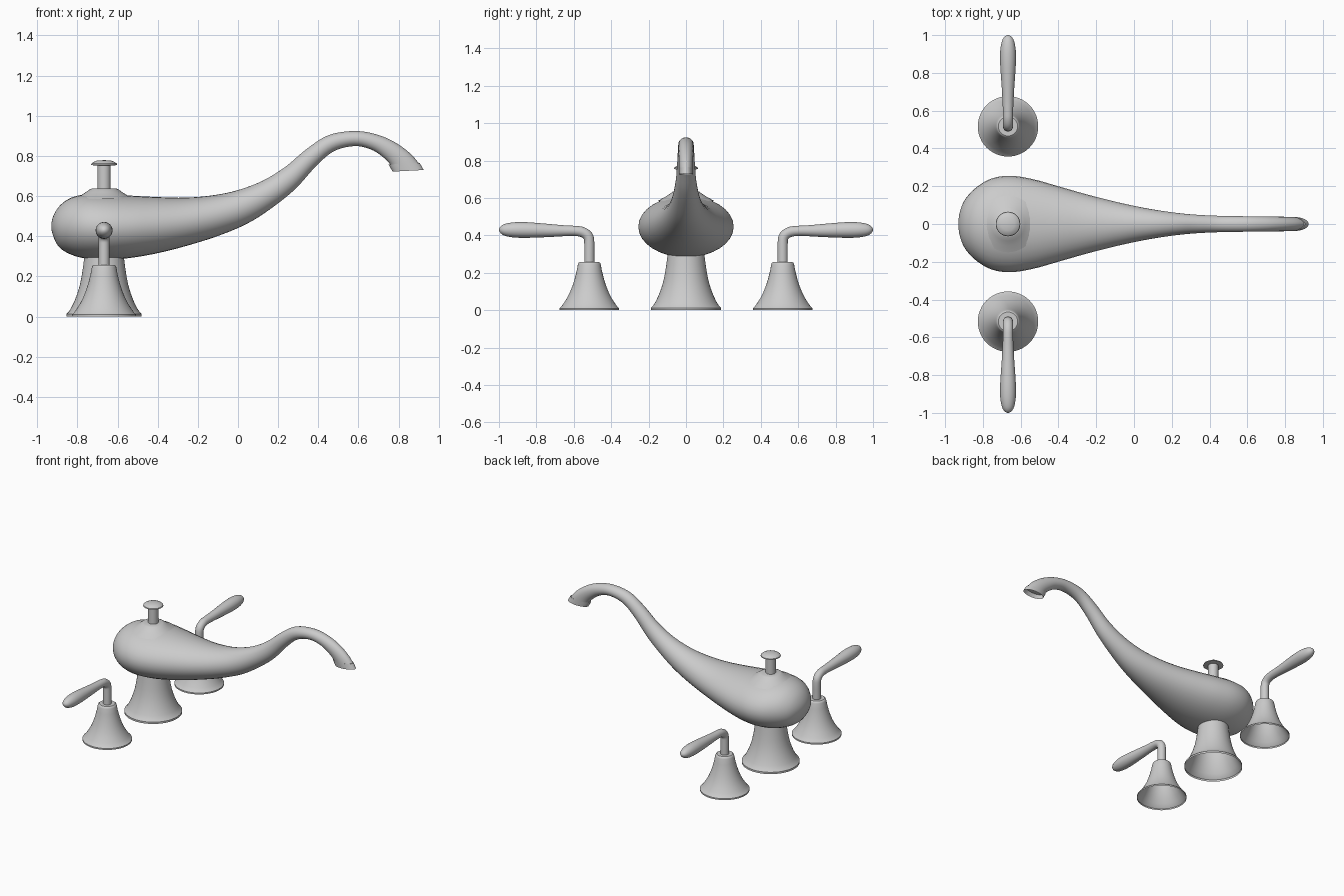
import bpy, bmesh, math
from mathutils import Vector

if "Cube" in bpy.data.objects:
    bpy.data.objects.remove(bpy.data.objects["Cube"])

CX = -0.667      # x of pedestal, knob and both handles
HY = 0.517       # y of the handle bases


def finish(bm, name, loc=(0, 0, 0), angle=35):
    bmesh.ops.recalc_face_normals(bm, faces=bm.faces[:])
    me = bpy.data.meshes.new(name)
    bm.to_mesh(me)
    bm.free()
    ob = bpy.data.objects.new(name, me)
    ob.location = loc
    bpy.context.collection.objects.link(ob)
    bpy.ops.object.select_all(action='DESELECT')
    ob.select_set(True)
    bpy.context.view_layer.objects.active = ob
    bpy.ops.object.shade_smooth_by_angle(angle=math.radians(angle))
    return ob


def skin(bm, rings):
    for a, b in zip(rings, rings[1:]):
        n = max(len(a), len(b))
        for i in range(n):
            j = (i + 1) % n
            if len(a) == 1:
                bm.faces.new((a[0], b[i], b[j]))
            elif len(b) == 1:
                bm.faces.new((a[i], b[0], a[j]))
            else:
                bm.faces.new((a[i], b[i], b[j], a[j]))


def lathe(name, profile, loc, n=48):
    bm = bmesh.new()
    rings = []
    for r, z in profile:
        k = n if r > 0 else 1
        rings.append([bm.verts.new((r * math.cos(2 * math.pi * i / k),
                                    r * math.sin(2 * math.pi * i / k), z)) for i in range(k)])
    skin(bm, rings)
    return finish(bm, name, loc)


def smooth_stations(st, sub):
    # Catmull-Rom through the stations; first one is a rounded pole
    p = [Vector(s) for s in st]
    f = st[1]
    ghost = Vector((f[2], f[3], f[0], f[1], -f[4]))
    p = [ghost] + p + [2 * p[-1] - p[-2]]
    out = []
    for i in range(1, len(p) - 2):
        a, b, c, d = p[i - 1:i + 3]
        for k in range(sub):
            t = k / sub
            out.append(0.5 * (2 * b + (c - a) * t + (2 * a - 5 * b + 4 * c - d) * t * t
                              + (3 * b - a - 3 * c + d) * t ** 3))
    return out + [p[-2]]


def loft(stations, to3d, n=32, sub=5):
    # station: upper edge (h, z), lower edge (h, z), half width across
    bm = bmesh.new()
    rings = []
    for k, (h1, z1, h2, z2, w) in enumerate(smooth_stations(stations, sub)):
        ring = []
        for i in range(n if k else 1):
            t = 2 * math.pi * i / n
            c = math.cos(t) / 2
            ring.append(bm.verts.new(to3d((h1 + h2) / 2 + (h1 - h2) * c, w * math.sin(t),
                                          (z1 + z2) / 2 + (z1 - z2) * c)))
        rings.append(ring)
    skin(bm, rings)
    return bm, bm.faces.new(rings[-1])


# Swan-neck spout body
body = [
    (-.93, .452, -.93, .452, 0), (-.918, .505, -.92, .40, .075), (-.885, .555, -.89, .345, .14),
    (-.83, .592, -.83, .308, .198), (-.75, .61, -.75, .288, .242), (-.65, .61, -.65, .283, .255),
    (-.53, .602, -.53, .293, .236), (-.40, .595, -.39, .318, .198), (-.27, .592, -.24, .357, .158),
    (-.14, .602, -.09, .405, .122), (-.01, .627, .05, .465, .092), (.12, .675, .17, .542, .07),
    (.235, .745, .285, .635, .055), (.34, .833, .385, .745, .047), (.45, .903, .475, .822, .043),
    (.58, .924, .58, .849, .041), (.69, .907, .665, .831, .04), (.785, .866, .725, .792, .039),
    (.865, .805, .76, .755, .038), (.925, .73, .77, .722, .037),
]
bm, mouth = loft(body, lambda h, w, z: (h, w, z))
# Recessed spout opening
bmesh.ops.inset_region(bm, faces=[mouth], thickness=.007)
ext = bmesh.ops.extrude_face_region(bm, geom=[mouth])
bmesh.ops.translate(bm, vec=(-.02, 0, .035),
                    verts=[v for v in ext['geom'] if isinstance(v, bmesh.types.BMVert)])
if mouth.is_valid:
    bmesh.ops.delete(bm, geom=[mouth], context='FACES_ONLY')
finish(bm, "spout_body")

# Hollow flared pedestal under the body
lathe("pedestal", [(.187, 0), (.187, .013), (.176, .024), (.163, .045), (.147, .078), (.133, .115),
                   (.121, .155), (.112, .2), (.105, .245), (.1, .285), (.097, .31)], (CX, 0, 0))

# Collar and lift knob on top
lathe("knob_collar", [(.15, .585), (.115, .604), (.09, .62), (.072, .633), (.06, .638), (0, .638)],
      (CX, 0, 0))
lathe("knob_stem", [(.033, .62), (.033, .76)], (CX, 0, 0), 32)
lathe("knob_cap", [(0, .757), (.05, .752), (.065, .756), (.063, .762), (.052, .77), (.035, .777),
                   (0, .779)], (CX, 0, 0), 32)

# Two flared handle bases with bent levers
lever = [
    (1, .43, 1, .43, 0), (.99, .449, .99, .411, .02), (.965, .462, .965, .397, .033),
    (.92, .47, .92, .389, .041), (.86, .471, .86, .387, .042), (.79, .466, .79, .389, .038),
    (.72, .46, .72, .392, .033), (.65, .454, .65, .396, .029), (.595, .451, .595, .397, .027),
    (.553, .446, .567, .393, .027), (.517, .428, .552, .386, .027), (.496, .4, .545, .375, .027),
    (.49, .36, .544, .355, .027), (.49, .3, .544, .3, .027), (.49, .25, .544, .25, .027),
]
base = [(.16, 0), (.16, .01), (.151, .018), (.138, .036), (.12, .064), (.104, .095), (.09, .13),
        (.078, .168), (.068, .208), (.061, .245), (.058, .253), (.051, .258), (0, .258)]
for side, s in (("front", -1), ("back", 1)):
    lathe(side + "_handle_base", base, (CX, s * HY, 0))
    bm, _ = loft(lever, lambda h, w, z: (CX + w, s * h, z), 24, 4)
    finish(bm, side + "_handle_lever")
